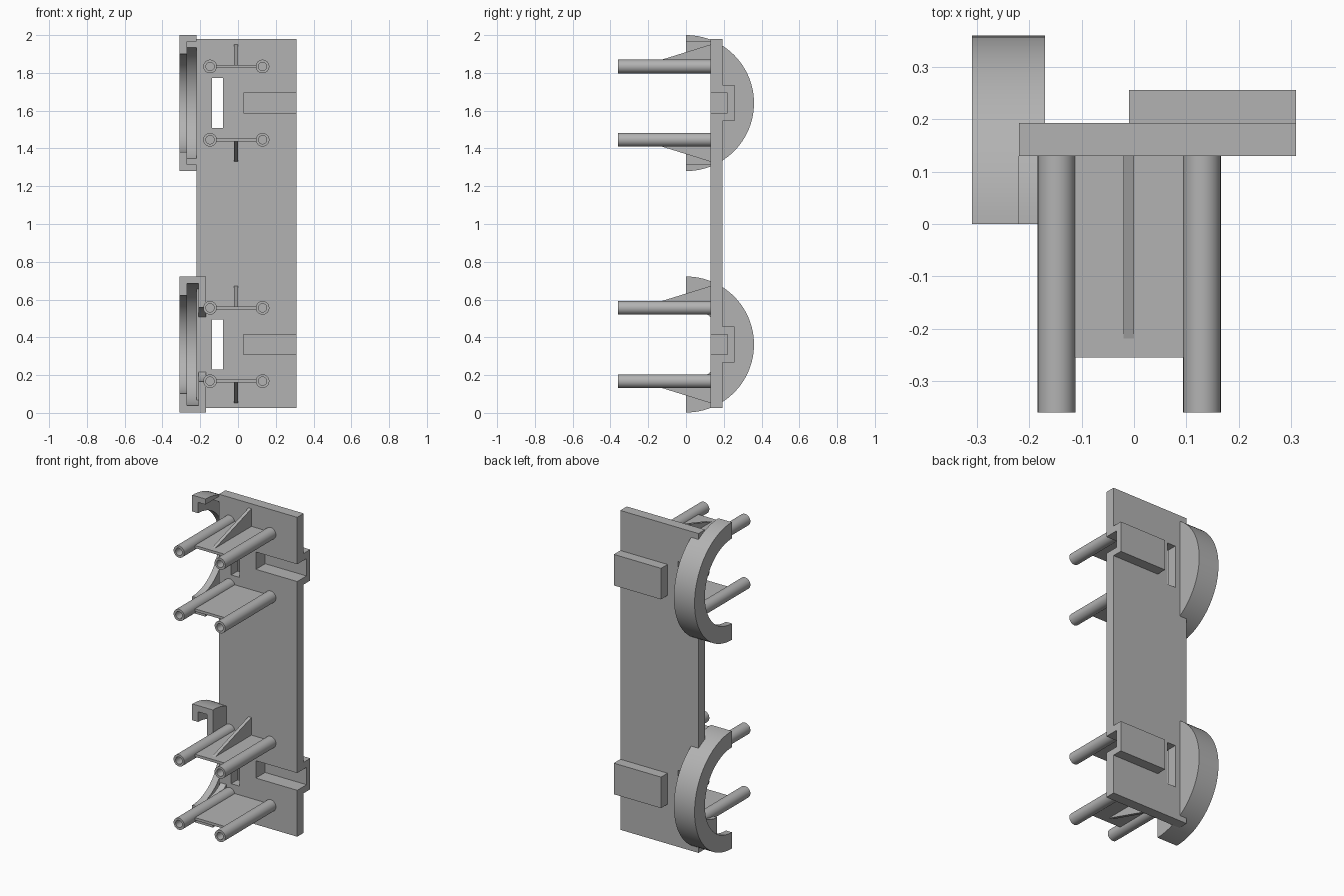
import bpy, bmesh, math
from mathutils import Vector

cube = bpy.data.objects.get("Cube")
if cube:
    bpy.data.objects.remove(cube, do_unlink=True)

grey = bpy.data.materials.new("plain grey")
grey.use_nodes = True
COLOUR = (0.45, 0.45, 0.45, 1)
grey.diffuse_color = COLOUR
grey.node_tree.nodes["Principled BSDF"].inputs["Base Color"].default_value = COLOUR


def finish(name, bm, smooth=False):
    bmesh.ops.recalc_face_normals(bm, faces=bm.faces)
    mesh = bpy.data.meshes.new(name)
    bm.to_mesh(mesh)
    bm.free()
    mesh.materials.append(grey)
    obj = bpy.data.objects.new(name, mesh)
    bpy.context.collection.objects.link(obj)
    if smooth:
        activate(obj)
        bpy.ops.object.shade_smooth_by_angle(angle=math.radians(30))
    return obj


def activate(obj):
    bpy.ops.object.select_all(action='DESELECT')
    obj.select_set(True)
    bpy.context.view_layer.objects.active = obj


def box(name, x, y, z):
    bm = bmesh.new()
    bmesh.ops.create_cube(bm, size=1)
    for v in bm.verts:
        v.co = [lo + (c + 0.5) * (hi - lo) for c, (lo, hi) in zip(v.co, (x, y, z))]
    return finish(name, bm)


def revolve(name, points, axis, centre, angle, steps):
    """Spin a closed outline and cap it where the turn is not complete."""
    bm = bmesh.new()
    verts = [bm.verts.new(p) for p in points]
    edges = [bm.edges.new((a, b)) for a, b in zip(verts, verts[1:] + verts[:1])]
    bmesh.ops.spin(bm, geom=verts + edges, cent=centre, axis=axis,
                   angle=angle, steps=steps)
    bmesh.ops.remove_doubles(bm, verts=bm.verts, dist=0.0001)
    rim = [e for e in bm.edges if e.is_boundary]
    if rim:
        bmesh.ops.holes_fill(bm, edges=rim, sides=0)
    return finish(name, bm, True)


def cut(obj, cutter):
    cutter.hide_render = True
    mod = obj.modifiers.new("cut", 'BOOLEAN')
    mod.operation = 'DIFFERENCE'
    mod.solver = 'EXACT'
    mod.object = cutter
    activate(obj)
    bpy.ops.object.modifier_apply(modifier=mod.name)
    bpy.data.objects.remove(cutter, do_unlink=True)


def gusset(name, z, rise):
    bm = bmesh.new()
    face = bm.faces.new([bm.verts.new((-0.02, y, z + h))
                         for y, h in ((-0.245, 0), (0.14, 0), (0.14, rise), (0.13, rise))])
    new = bmesh.ops.extrude_face_region(bm, geom=[face], use_keep_orig=True)["geom"]
    moved = [g for g in new if isinstance(g, bmesh.types.BMVert)]
    bmesh.ops.translate(bm, verts=moved, vec=(0.02, 0, 0))
    finish(name, bm)


# Back plate
plate = box("back_plate", (-0.22, 0.31), (0.13, 0.193), (0.025, 1.98))

# Grooved half ring section: axial position, radius
RING = ((-0.31, 0.26), (-0.31, 0.36), (-0.17, 0.36), (-0.17, 0.195),
        (-0.21, 0.195), (-0.21, 0.322), (-0.27, 0.322), (-0.27, 0.26))

for level, c in (("lower", 0.362), ("upper", 1.64)):
    # Raised pad behind the plate, with an open slot and a window beside it
    pad = box(level + "_pad", (-0.01, 0.31), (0.193, 0.256), (c - 0.095, c + 0.095))
    for part in (plate, pad):
        cut(part, box("slot_cutter", (0.03, 0.4), (0.05, 0.22), (c - 0.053, c + 0.053)))
    cut(plate, box("window_cutter", (-0.137, -0.08), (0, 0.3), (c - 0.132, c + 0.132)))

    # Half ring
    ring = revolve(level + "_half_ring", [(x, 0, c - r) for x, r in RING],
                   (1, 0, 0), (0, 0, c), math.pi, 48)
    if max(v.co.y for v in ring.data.vertices) < 0.1:
        for v in ring.data.vertices:
            v.co.y = -v.co.y
        ring.data.flip_normals()
    if level == "upper":
        # Clearance in front of the plate
        cut(ring, box("flange_cutter", (-0.22, 0), (-0.1, 0.13), (c - 0.5, c + 0.5)))
        cut(ring, box("groove_cutter", (-0.27, 0), (-0.1, 0.13), (c - 0.326, c + 0.326)))

    # Tubular posts in pairs, joined by a shelf and braced by a gusset
    for row, sign in (("bottom", -1), ("top", 1)):
        z = c + sign * 0.194
        name = level + "_" + row
        for side, x in (("right", -0.148), ("left", 0.13)):
            outline = [(x + r, y, z) for r, y in
                       ((0.022, -0.36), (0.036, -0.36), (0.036, 0.135), (0.022, 0.135))]
            revolve(name + "_" + side + "_post", outline, (0, 1, 0), (x, 0, z),
                    math.tau, 32)
        box(name + "_shelf", (-0.114, 0.096), (-0.255, 0.135), (z - 0.008, z + 0.008))
        gusset(name + "_gusset", z, sign * 0.116)
